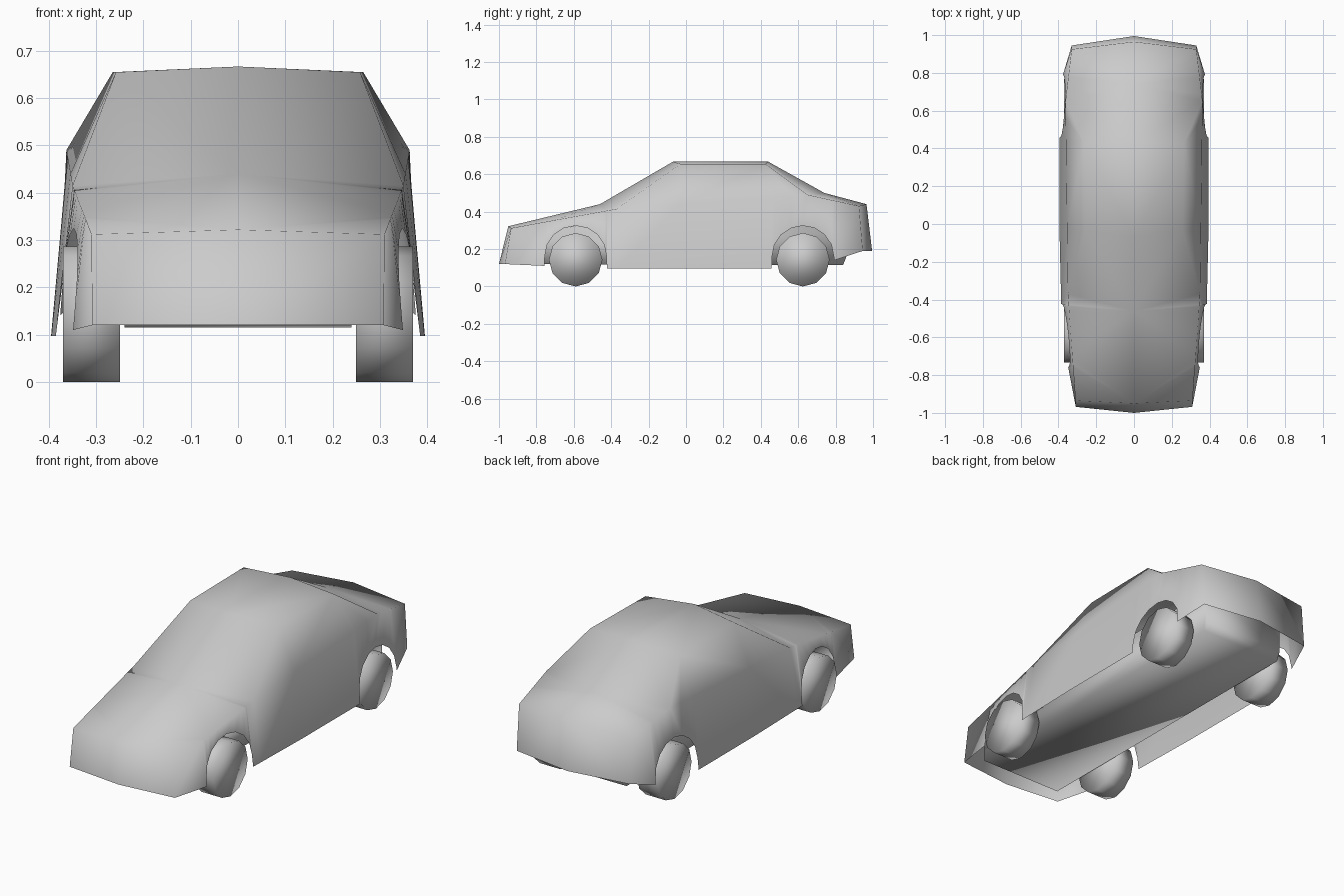
import bpy, bmesh, math

if "Cube" in bpy.data.objects:
    bpy.data.objects.remove(bpy.data.objects["Cube"], do_unlink=True)

grey = bpy.data.materials.new("body_grey")
grey.use_nodes = True
grey.diffuse_color = (0.6, 0.6, 0.6, 1)
grey.node_tree.nodes["Principled BSDF"].inputs["Base Color"].default_value = (0.6, 0.6, 0.6, 1)


def finish(bm, name):
    """Turn a bmesh into a smooth grey object."""
    for f in bm.faces:
        f.smooth = True
    mesh = bpy.data.meshes.new(name)
    bm.to_mesh(mesh)
    bm.free()
    mesh.materials.append(grey)
    obj = bpy.data.objects.new(name, mesh)
    bpy.context.collection.objects.link(obj)
    return obj


def interp(points, y):
    """Linear interpolation in a list of (y, value...) rows."""
    if y <= points[0][0]:
        return points[0][1:]
    for a, b in zip(points, points[1:]):
        if y <= b[0]:
            t = (y - a[0]) / (b[0] - a[0])
            return tuple(p + (q - p) * t for p, q in zip(a[1:], b[1:]))
    return points[-1][1:]


WHEEL_Y = (-0.59, 0.625)
ARCH_R = 0.165

# --- body shell: left half, mirrored ---
# Centre line, nose to tail (y, z)
centre = [(-1.0, 0.12), (-0.95, 0.322), (-0.46, 0.44), (-0.07, 0.667),
          (0.44, 0.667), (0.74, 0.50), (0.965, 0.44), (0.995, 0.19)]
# Belt line (y, x, z) and sill width (y, x)
belt_line = [(-0.935, 0.31, 0.312), (-0.37, 0.35, 0.415),
             (0.65, 0.363, 0.49), (0.925, 0.33, 0.43)]
sill_width = [(-0.968, 0.31), (-0.755, 0.35), (-0.425, 0.385), (0.0, 0.395),
              (0.46, 0.395), (0.79, 0.38), (0.945, 0.338)]


def arch(cy):
    """Upper half of a wheel arch, front to back."""
    return [(cy - ARCH_R * math.cos(math.pi * i / 8),
             0.16 + ARCH_R * math.sin(math.pi * i / 8)) for i in range(9)]


# Lower edge with both wheel arches (y, z)
lower = ([(-0.968, 0.12), (-0.757, 0.11)] + arch(WHEEL_Y[0]) +
         [(-0.423, 0.097), (-0.37, 0.097), (-0.03, 0.097), (0.42, 0.097), (0.458, 0.097)] +
         arch(WHEEL_Y[1]) + [(0.792, 0.14), (0.945, 0.19)])

bm = bmesh.new()
mid = [bm.verts.new((0, y, z)) for y, z in centre]
sill, belt = [], []
for y, z in lower:
    x = interp(sill_width, y)[0] - 0.09 * (z - 0.1)
    sill.append(bm.verts.new((x, y, z)))
    # the rear pillar foot sits just behind the top of the rear arch
    ty = 0.65 if abs(y - WHEEL_Y[1]) < 0.001 else min(max(y, -0.935), 0.925)
    bx, bz = interp(belt_line, ty)
    belt.append(bm.verts.new((bx, ty, bz)))
roof_front = bm.verts.new((0.258, -0.03, 0.655))
roof_rear = bm.verts.new((0.265, 0.425, 0.655))

# Side panels
for i in range(len(lower) - 1):
    bm.faces.new((sill[i], sill[i + 1], belt[i + 1], belt[i]))


def belt_at(y):
    return min(range(len(belt)), key=lambda i: abs(belt[i].co.y - y))


a, b, c, d = (belt_at(y) for y in (-0.37, -0.03, 0.42, 0.65))

# Side windows
bm.faces.new((belt[a], belt[b], roof_front))
bm.faces.new((belt[b], belt[c], roof_rear, roof_front))
for i in range(c, d):
    bm.faces.new((belt[i], belt[i + 1], roof_rear))

# Nose, bonnet, windscreen, roof, rear window, boot lid, tail
bm.faces.new((mid[0], sill[0], belt[0], mid[1]))
bm.faces.new([mid[1]] + belt[:a + 1] + [mid[2]])
bm.faces.new((mid[2], belt[a], roof_front, mid[3]))
roof = bm.faces.new((mid[3], roof_front, roof_rear, mid[4]))
bm.faces.new((mid[4], roof_rear, belt[d], mid[5]))
bm.faces.new([mid[5]] + belt[d:] + [mid[6]])
bm.faces.new((mid[6], belt[-1], sill[-1], mid[7]))

bmesh.ops.recalc_face_normals(bm, faces=bm.faces[:])
bm.normal_update()
if roof.normal.z < 0:
    bmesh.ops.reverse_faces(bm, faces=bm.faces[:])
bmesh.ops.triangulate(bm, faces=[f for f in bm.faces if len(f.verts) > 4])
shell = finish(bm, "body_shell")
mirror = shell.modifiers.new("mirror", 'MIRROR')
mirror.use_axis[0] = True
mirror.use_clip = True

# --- floor pan: closed side profile extruded across ---
bm = bmesh.new()
profile = [(-0.89, 0.12), (0.84, 0.115), (0.86, 0.165), (0.86, 0.34),
           (-0.5, 0.34), (-0.89, 0.27)]
face = bm.faces.new([bm.verts.new((-0.24, y, z)) for y, z in profile])
new = bmesh.ops.extrude_face_region(bm, geom=[face])["geom"]
bmesh.ops.translate(bm, vec=(0.48, 0, 0),
                    verts=[g for g in new if isinstance(g, bmesh.types.BMVert)])
bmesh.ops.recalc_face_normals(bm, faces=bm.faces[:])
finish(bm, "floor_pan")

# --- wheels ---
for end, cy in zip(("front", "rear"), WHEEL_Y):
    for side, s in (("left", 1), ("right", -1)):
        bm = bmesh.new()
        bmesh.ops.create_cone(bm, cap_ends=True, segments=12,
                              radius1=0.143, radius2=0.143, depth=0.12)
        wheel = finish(bm, f"{end}_{side}_wheel")
        wheel.rotation_euler = (0, math.pi / 2, 0)
        wheel.location = (s * 0.31, cy, 0.143)
